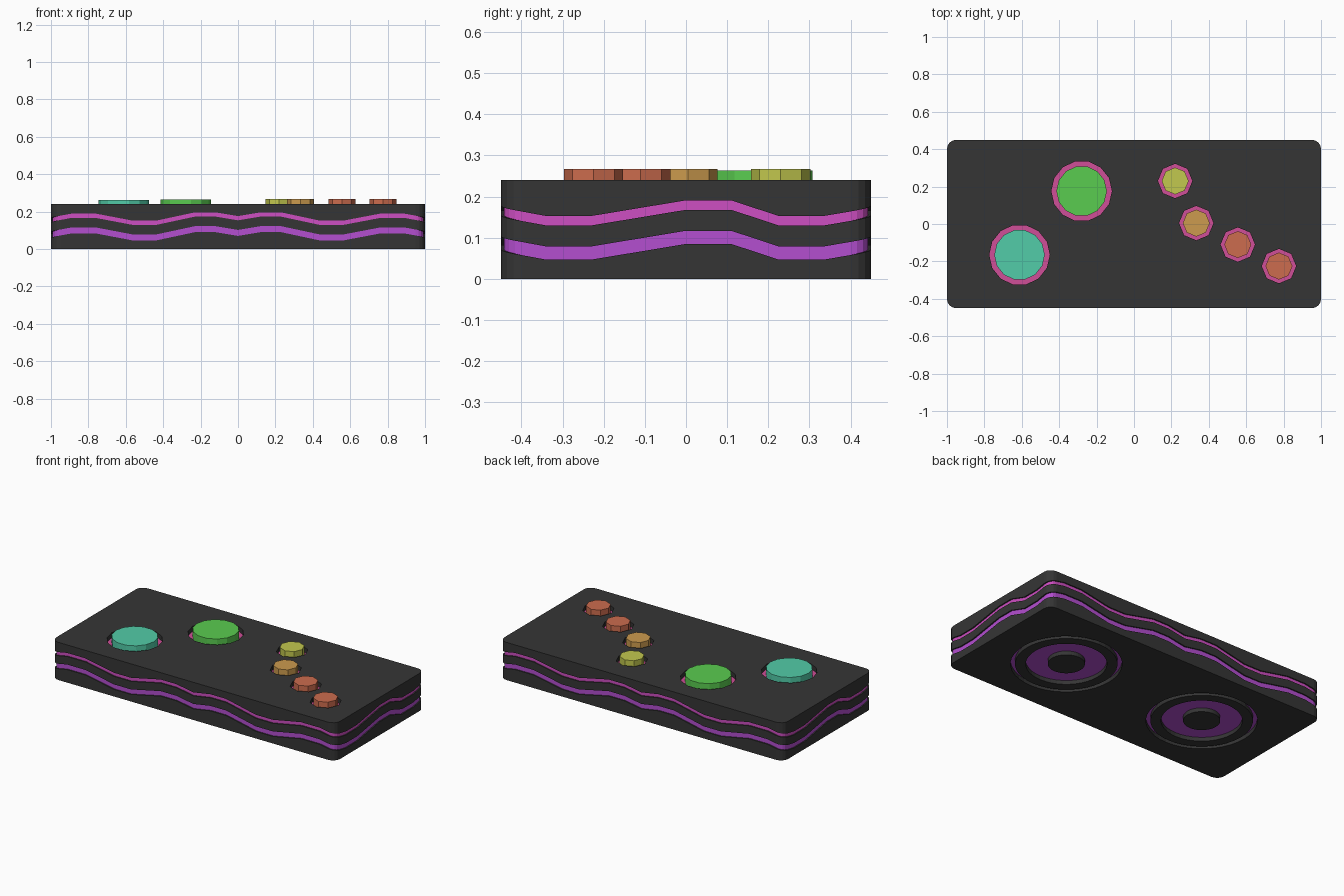
import bpy, bmesh, math

if "Cube" in bpy.data.objects:
    bpy.data.objects.remove(bpy.data.objects["Cube"])

def mat(name, r, g, b):
    lin = lambda c: (c / 255 / 12.92) if c < 10 else ((c / 255 + 0.055) / 1.055) ** 2.4
    m = bpy.data.materials.new(name)
    m.diffuse_color = (lin(r), lin(g), lin(b), 1)
    m.use_nodes = True
    m.node_tree.nodes["Principled BSDF"].inputs["Base Color"].default_value = m.diffuse_color
    return m

DARK = mat("charcoal", 53, 53, 53)
PURPLE = mat("purple", 180, 78, 208)
MAGENTA = mat("magenta", 206, 78, 194)
PINK = mat("pink", 208, 78, 152)
TEAL = mat("teal", 82, 204, 168)
GREEN = mat("green", 90, 204, 80)
YELLOW = mat("yellow", 194, 200, 78)
ORANGE = mat("orange", 204, 155, 78)
RED = mat("red orange", 204, 108, 78)

def make(name, bm, *mats):
    bmesh.ops.recalc_face_normals(bm, faces=bm.faces)
    me = bpy.data.meshes.new(name)
    bm.to_mesh(me)
    bm.free()
    for m in mats:
        me.materials.append(m)
    ob = bpy.data.objects.new(name, me)
    bpy.context.collection.objects.link(ob)
    return ob

def tube(bm, x, y, r0, r1, z0, z1, n):
    """Upright prism (r0 = 0) or annular prism."""
    prof = [(r1, z0), (r1, z1)] + ([(r0, z1), (r0, z0)] if r0 else [])
    cols = [[bm.verts.new((x + r * math.cos(a), y + r * math.sin(a), z)) for r, z in prof]
            for a in (2 * math.pi * i / n for i in range(n))]
    k = len(prof)
    for i in range(n):
        p, q = cols[i], cols[(i + 1) % n]
        for j in range(k if r0 else 1):
            bm.faces.new((p[j], q[j], q[(j + 1) % k], p[(j + 1) % k]))
    if not r0:
        bm.faces.new([c[0] for c in cols][::-1])
        bm.faces.new([c[1] for c in cols])

# Half outline with wave height and outward normal; the other half is rotated
R = 0.05
half_front = [(0, .07), (.12, .09), (.23, .09), (.44, .045), (.56, .045), (.76, .083), (.89, .083), (.95, .072)]
front = [(-x, z) for x, z in half_front[:0:-1]] + half_front
side = [(-.4, .058), (-.34, .047), (-.23, .047), (0, .085), (.11, .085), (.225, .047), (.335, .047), (.4, .058)]

def corner(cx, cy, a0, z0, z1, n=4):
    out = []
    for i in range(1, n):
        a = math.radians(a0 + 90 * i / n)
        c, s = math.cos(a), math.sin(a)
        out.append((cx + R * c, cy + R * s, z0 + (z1 - z0) * i / n, c, s))
    return out

half = [(x, -.45, z, 0, -1) for x, z in front] + corner(.95, -.4, -90, .072, .058)
half += [(1, y, z, 1, 0) for y, z in side] + corner(.95, .4, 0, .058, .072)
outline = half + [(-x, -y, z, -nx, -ny) for x, y, z, nx, ny in half]

# Body: stacked loops, with two recessed wavy bands
D = 0.008
levels = [(None, 0, 0), (0, 0, 0), (0, D, 0), (.032, D, 1), (.032, 0, 0),
          (.083, 0, 0), (.083, D, 0), (.106, D, 2), (.106, 0, 0), (None, 0, 0)]
bm = bmesh.new()
loops = []
for li, (dz, inset, _) in enumerate(levels):
    loops.append([bm.verts.new((x - nx * inset, y - ny * inset,
                                w + dz if dz is not None else (0 if li == 0 else .24)))
                  for x, y, w, nx, ny in outline])
n = len(outline)
for li in range(1, len(levels)):
    a, b = loops[li - 1], loops[li]
    for i in range(n):
        f = bm.faces.new((a[i], a[(i + 1) % n], b[(i + 1) % n], b[i]))
        f.material_index = levels[li][2]
bm.faces.new(loops[0][::-1])
bm.faces.new(loops[-1])
body = make("body", bm, DARK, PURPLE, MAGENTA)

# Buttons: name, x, y, button radius, hole radius, sides, top, colour
buttons = [("large_button_left", -.612, -.165, .135, .162, 14, .262, TEAL),
           ("large_button_right", -.28, .176, .135, .162, 14, .264, GREEN),
           ("small_button_1", .22, .23, .072, .092, 8, .267, YELLOW),
           ("small_button_2", .333, .005, .072, .092, 8, .267, ORANGE),
           ("small_button_3", .555, -.11, .072, .092, 8, .267, RED),
           ("small_button_4", .775, -.225, .072, .092, 8, .267, RED)]
rings = [(.105, .23), (.29, .316)]

# Cutter for button wells and underside recesses
bm = bmesh.new()
for _, x, y, r, hole, k, top, _m in buttons:
    tube(bm, x, y, 0, hole, .205, .3, k)
for x in (-.5, .5):
    for r0, r1 in rings:
        tube(bm, x, 0, r0, r1, -.05, .03, 40)
cutter = make("cutter", bm, DARK)
cutter.hide_render = True
mod = body.modifiers.new("wells", 'BOOLEAN')
mod.object = cutter
mod.operation = 'DIFFERENCE'
mod.solver = 'EXACT'
bpy.context.view_layer.objects.active = body
body.select_set(True)
bpy.ops.object.modifier_apply(modifier=mod.name)
bpy.data.objects.remove(cutter)

# Buttons and coloured well floors
for name, x, y, r, hole, k, top, m in buttons:
    bm = bmesh.new()
    tube(bm, x, y, 0, r, .21, top, k)
    make(name, bm, m)
    bm = bmesh.new()
    tube(bm, x, y, 0, hole, .205, .21, k)
    make(name + "_well_floor", bm, PINK)

# Underside ring floors
for label, x in (("left", -.5), ("right", .5)):
    bm = bmesh.new()
    for r0, r1 in rings:
        tube(bm, x, 0, r0, r1, .025, .03, 40)
    make("underside_rings_" + label, bm, PURPLE)
